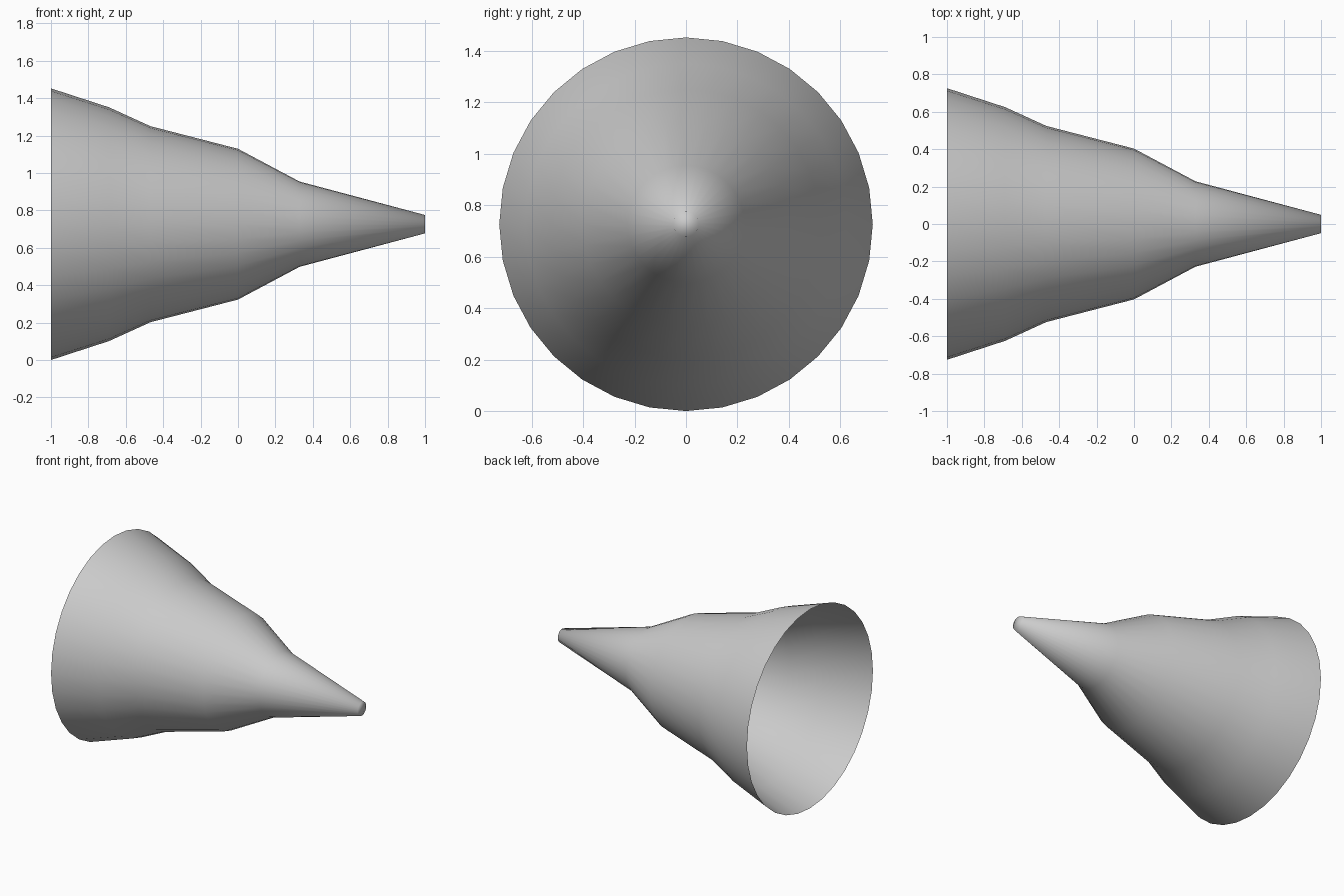
import bpy, bmesh, math

if "Cube" in bpy.data.objects:
    bpy.data.objects.remove(bpy.data.objects["Cube"])

SIDES = 32
AXIS_Z = 0.726
# Profile along the x axis: (x, radius), from open mouth to closed tip
PROFILE = [(-1.0, 0.726), (-0.69, 0.625), (-0.468, 0.524),
           (0.0, 0.403), (0.329, 0.228), (1.0, 0.049)]

bm = bmesh.new()

# Rings of the cone
rings = []
for x, r in PROFILE:
    angles = [2 * math.pi * i / SIDES for i in range(SIDES)]
    rings.append([bm.verts.new((x, r * math.cos(a), AXIS_Z + r * math.sin(a)))
                  for a in angles])

# Thin wall between neighbouring rings
for a, b in zip(rings, rings[1:]):
    for i in range(SIDES):
        j = (i + 1) % SIDES
        bm.faces.new((a[i], a[j], b[j], b[i]))

# Flat cap on the tip; the wide mouth stays open
bm.faces.new(rings[-1])

# Smooth shading all over, blended into the cap
for f in bm.faces:
    f.smooth = True
bm.normal_update()

mesh = bpy.data.meshes.new("cone_shell")
bm.to_mesh(mesh)
bm.free()
bpy.context.collection.objects.link(bpy.data.objects.new("cone_shell", mesh))
